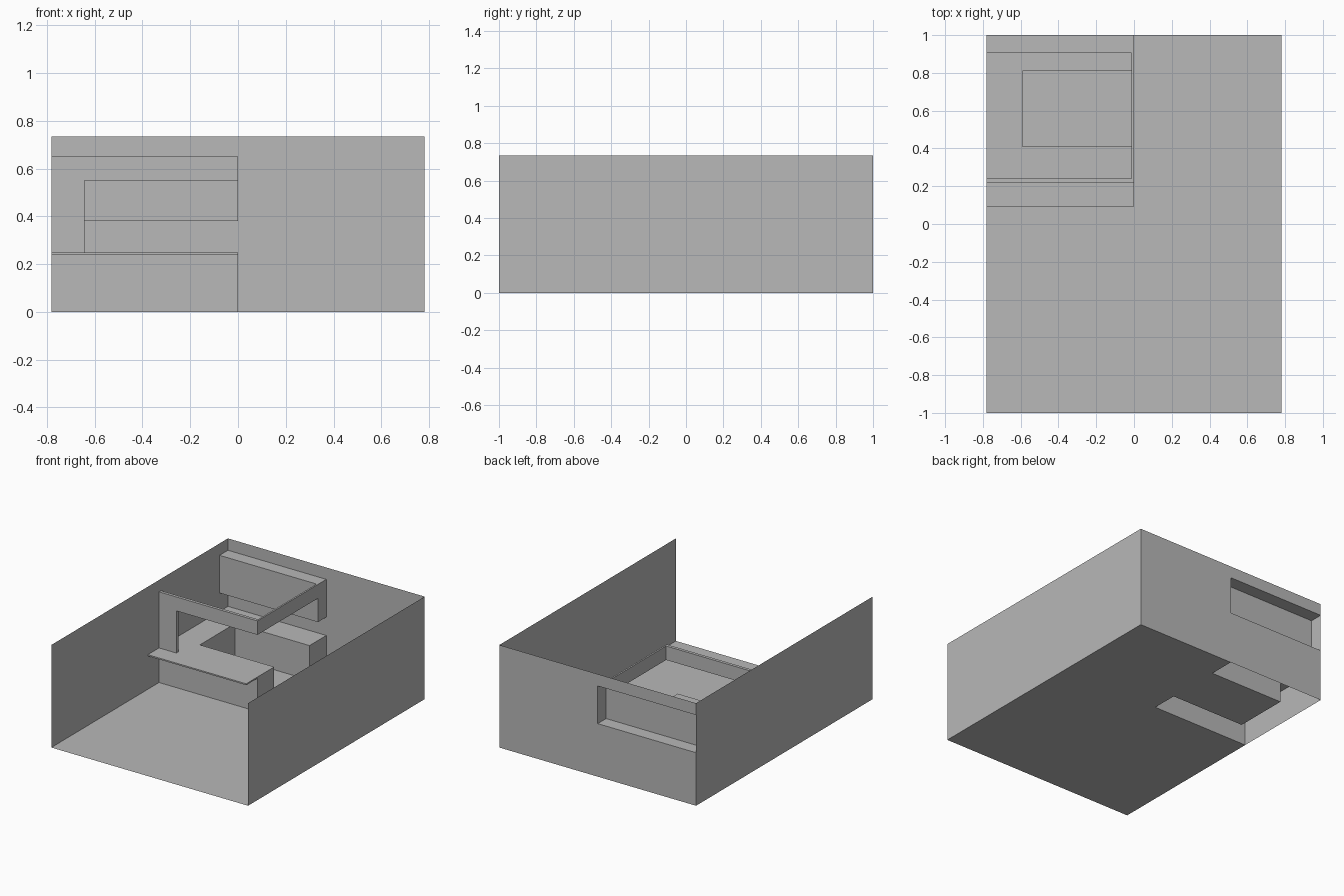
import bpy
import bmesh
from mathutils import Vector

cube = bpy.data.objects.get("Cube")
if cube:
    bpy.data.objects.remove(cube, do_unlink=True)

# Main dimensions
W, D, H = 0.78, 1.0, 0.735          # half width, half depth, wall height
SEAT = 0.248                        # bench top height
FRONT = 0.22                        # bench front
NICHE_Y, NICHE_Z0, RAIL_Z0, RAIL_Z1 = 0.905, 0.38, 0.55, 0.65

grey = bpy.data.materials.new("plain grey")
grey.use_nodes = True
colour = (0.48, 0.48, 0.48, 1)
grey.diffuse_color = colour
grey.node_tree.nodes["Principled BSDF"].inputs["Base Color"].default_value = colour


def finish(name, bm):
    mesh = bpy.data.meshes.new(name)
    bm.to_mesh(mesh)
    bm.free()
    mesh.materials.append(grey)
    obj = bpy.data.objects.new(name, mesh)
    bpy.context.collection.objects.link(obj)
    return obj


def sheet(name, points):
    """One flat polygon without thickness."""
    bm = bmesh.new()
    bm.faces.new([bm.verts.new(p) for p in points])
    return finish(name, bm)


def prism(name, points, offset, skip=None):
    """Closed outline swept along an offset; faces facing skip are left open."""
    bm = bmesh.new()
    face = bm.faces.new([bm.verts.new(p) for p in points])
    swept = bmesh.ops.extrude_face_region(bm, geom=[face], use_keep_orig=True)
    verts = [v for v in swept["geom"] if isinstance(v, bmesh.types.BMVert)]
    bmesh.ops.translate(bm, verts=verts, vec=offset)
    bmesh.ops.recalc_face_normals(bm, faces=bm.faces)
    if skip:
        gone = [f for f in bm.faces if f.normal.dot(Vector(skip)) > 0.9]
        bmesh.ops.delete(bm, geom=gone, context="FACES")
    return finish(name, bm)


def box(name, x0, x1, y0, y1, z0, z1, skip=None):
    base = [(x0, y0, z0), (x1, y0, z0), (x1, y1, z0), (x0, y1, z0)]
    return prism(name, base, (0, 0, z1 - z0), skip)


# Inner edge of the U-shaped bench, from the side wall round to the back wall
bench_edge = [(-W, FRONT), (0, FRONT), (0, 0.41), (-0.59, 0.41),
              (-0.59, 0.81), (0, 0.81), (0, D)]

# Floor, open beneath the hollow bench
floor_outline = [(-W, -D), (W, -D), (W, D)] + bench_edge[::-1]
sheet("floor", [(x, y, 0) for x, y in floor_outline])

# Side walls
for name, x in (("right_wall", -W), ("left_wall", W)):
    sheet(name, [(x, -D, 0), (x, D, 0), (x, D, H), (x, -D, H)])

# Back wall, cut away where the niche opens
sheet("back_wall", [(-W, D, 0), (W, D, 0), (W, D, H), (-W, D, H),
                    (-W, D, RAIL_Z1), (0, D, RAIL_Z1),
                    (0, D, NICHE_Z0), (-W, D, NICHE_Z0)])

# Niche pushed into the room, open on the outside
box("wall_niche", -W, 0, NICHE_Y, D, NICHE_Z0, RAIL_Z1, skip=(0, 1, 0))

# Bench top and its upright faces
sheet("bench_top", [(x, y, SEAT) for x, y in bench_edge + [(-W, D)]])
bm = bmesh.new()
for (ax, ay), (bx, by) in zip(bench_edge, bench_edge[1:]):
    bm.faces.new([bm.verts.new(p) for p in
                  ((ax, ay, 0), (bx, by, 0), (bx, by, SEAT), (ax, ay, SEAT))])
bmesh.ops.remove_doubles(bm, verts=bm.verts, dist=0.0001)
finish("bench_sides", bm)

# Thin ledge overhanging the front of the bench
box("front_ledge", -W, 0, 0.093, FRONT, SEAT - 0.01, SEAT, skip=(0, 1, 0))

# Post and rail above the bench front, with a side rail back to the niche
frame = [(-W, SEAT), (-0.643, SEAT), (-0.643, RAIL_Z0), (0, RAIL_Z0),
         (0, RAIL_Z1), (-W, RAIL_Z1)]
prism("front_post_and_rail", [(x, FRONT, z) for x, z in frame], (0, 0.022, 0))
box("side_rail", -0.012, 0, FRONT + 0.022, NICHE_Y, RAIL_Z0, RAIL_Z1)
